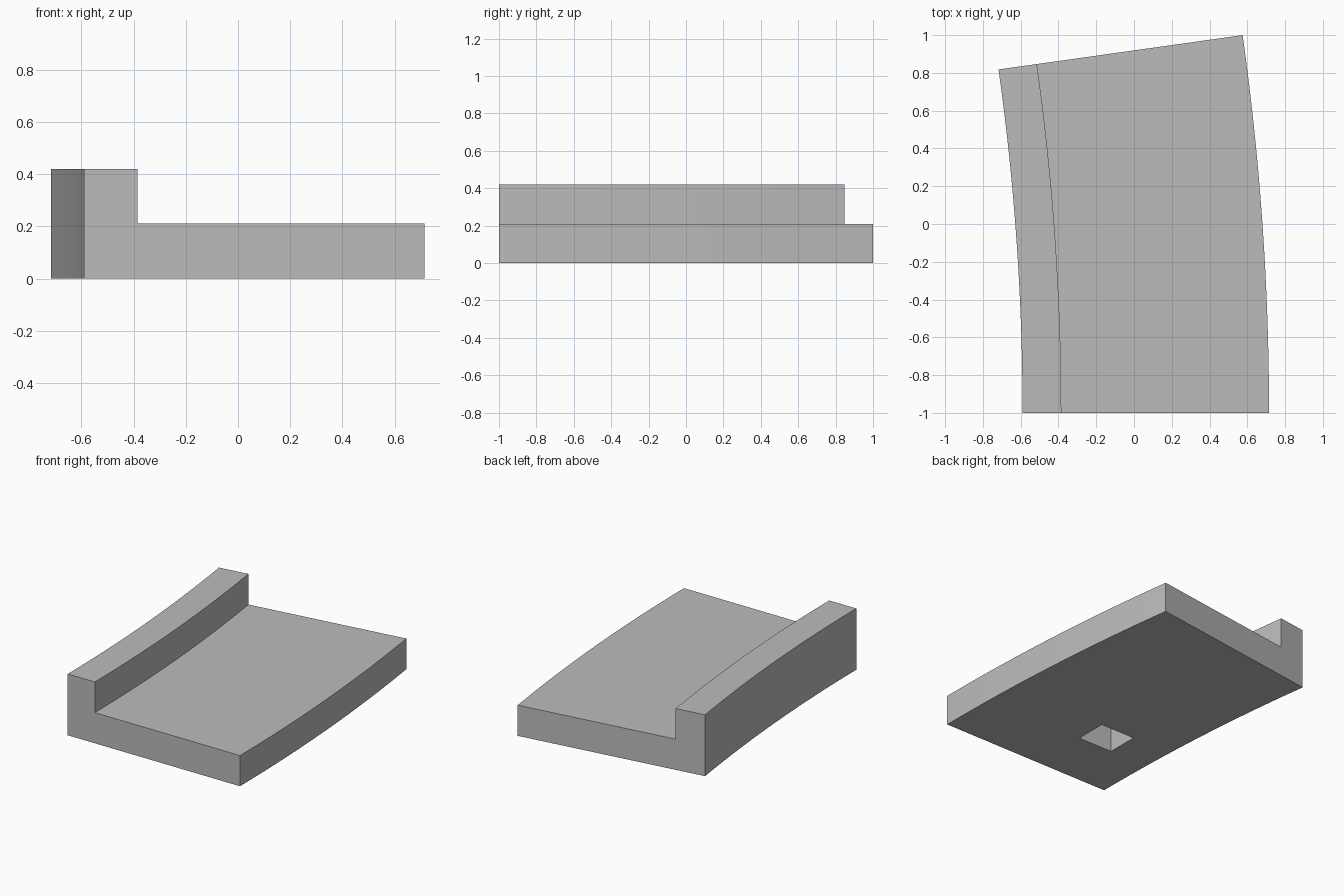
import bpy, bmesh, math

if "Cube" in bpy.data.objects:
    bpy.data.objects.remove(bpy.data.objects["Cube"])

ANGLE = math.radians(8)      # sweep of the curve
RADIUS = 14.37               # outer edge radius
CX, CY = 0.715 - RADIUS, -1  # centre of the curve
STEPS = 16

grey = bpy.data.materials.new("grey")
grey.diffuse_color = (0.5, 0.5, 0.5, 1)
grey.use_nodes = True
grey.node_tree.nodes["Principled BSDF"].inputs["Base Color"].default_value = grey.diffuse_color


def make_object(name, bm):
    bmesh.ops.recalc_face_normals(bm, faces=bm.faces)
    mesh = bpy.data.meshes.new(name)
    bm.to_mesh(mesh)
    bm.free()
    mesh.materials.append(grey)
    obj = bpy.data.objects.new(name, mesh)
    bpy.context.collection.objects.link(obj)
    return obj


# Curved slab with a raised kerb: L-shaped section swept along an arc
section = [(-0.59, 0), (0.715, 0), (0.715, 0.21), (-0.385, 0.21), (-0.385, 0.42), (-0.59, 0.42)]
bm = bmesh.new()
rings = []
for i in range(STEPS + 1):
    a = ANGLE * i / STEPS
    rings.append([bm.verts.new((CX + (x - CX) * math.cos(a), CY + (x - CX) * math.sin(a), z))
                  for x, z in section])
n = len(section)
for r0, r1 in zip(rings, rings[1:]):
    for j in range(n):
        k = (j + 1) % n
        bm.faces.new((r0[j], r0[k], r1[k], r1[j]))
bm.faces.new(rings[0])
bm.faces.new(rings[-1])
slab = make_object("curved_kerb_slab", bm)

# Rectangular peg socket cut into the underside
bm = bmesh.new()
bmesh.ops.create_cube(bm, size=1)
for v in bm.verts:
    v.co = (-0.174 + v.co.x * 0.262, -0.481 + v.co.y * 0.222, v.co.z * 0.37)
cutter = make_object("socket_cutter", bm)
cutter.hide_render = True
cutter.hide_set(True)

cut = slab.modifiers.new("socket", 'BOOLEAN')
cut.operation = 'DIFFERENCE'
cut.solver = 'EXACT'
cut.object = cutter

# Smooth along the curve, crisp at the corners
bpy.context.view_layer.objects.active = slab
slab.select_set(True)
bpy.ops.object.modifier_apply(modifier="socket")
bpy.ops.object.shade_smooth_by_angle(angle=math.radians(30))
